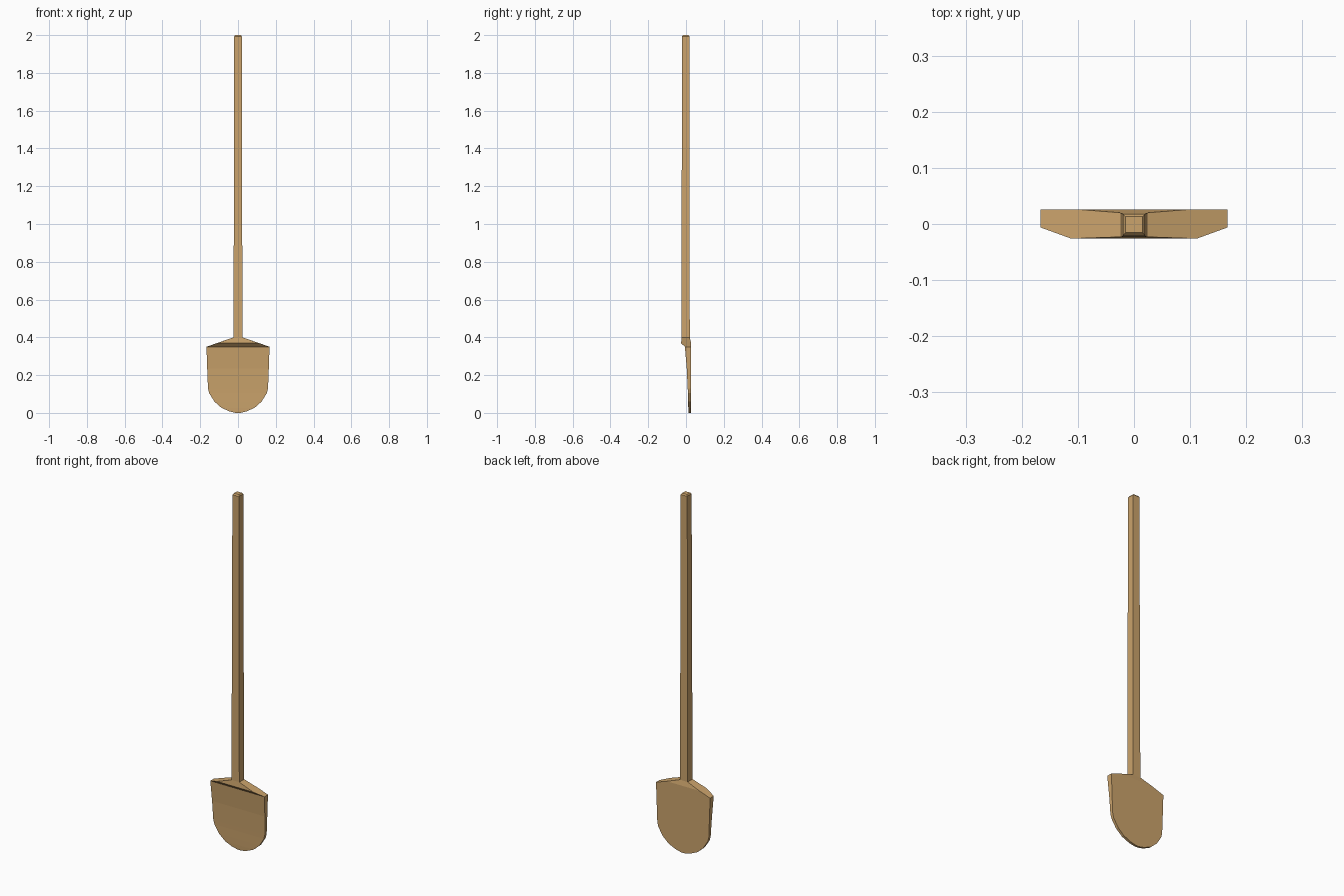
import bpy, bmesh

if "Cube" in bpy.data.objects:
    bpy.data.objects.remove(bpy.data.objects["Cube"])

wood = bpy.data.materials.new("wood")
wood.diffuse_color = (0.60, 0.37, 0.15, 1)
wood.use_nodes = True
wood.node_tree.nodes["Principled BSDF"].inputs["Base Color"].default_value = wood.diffuse_color


def finish(bm, name):
    bmesh.ops.remove_doubles(bm, verts=bm.verts, dist=1e-5)
    bmesh.ops.recalc_face_normals(bm, faces=bm.faces)
    mesh = bpy.data.meshes.new(name)
    bm.to_mesh(mesh)
    bm.free()
    mesh.materials.append(wood)
    obj = bpy.data.objects.new(name, mesh)
    bpy.context.collection.objects.link(obj)


def face(bm, points):
    bm.faces.new([bm.verts.new(p) for p in points])


def mirrored(bm, points):
    face(bm, points)
    face(bm, [(-x, y, z) for x, y, z in points])


def across(bm, a, b):
    """Face spanning both halves between points a and b."""
    face(bm, [a, b, (-b[0], b[1], b[2]), (-a[0], a[1], a[2])])


# Blade: rows of (z, half width, front y) with a flat back
BACK = 0.026
rows = [(0.35, 0.167, -0.006), (0.235, 0.163, 0.004), (0.13, 0.159, 0.009),
        (0.105, 0.153, 0.010), (0.06, 0.125, 0.011), (0.027, 0.088, 0.012),
        (0.008, 0.045, 0.013), (0.0, 0.012, 0.014)]
bm = bmesh.new()
for (z0, w0, f0), (z1, w1, f1) in zip(rows, rows[1:]):
    across(bm, (w0, f0, z0), (w1, f1, z1))
    across(bm, (w0, BACK, z0), (w1, BACK, z1))
    mirrored(bm, [(w0, f0, z0), (w1, f1, z1), (w1, BACK, z1), (w0, BACK, z0)])
z, w, f = rows[-1]
across(bm, (w, f, z), (w, BACK, z))

# Shoulder: sloping tops, front lip with underside, back slope
rim_front, rim_back = (0.167, -0.006, 0.35), (0.167, BACK, 0.35)
lip, ridge = (0.112, -0.026, 0.369), (0.10, BACK, 0.373)
neck_front, neck_back = (0.024, -0.023, 0.40), (0.024, 0.020, 0.40)
mirrored(bm, [rim_front, lip, neck_front, neck_back, ridge, rim_back])
for a, b in [(rim_front, lip), (lip, neck_front), (rim_back, ridge), (ridge, neck_back)]:
    across(bm, a, b)

# Handle: square shaft rising from the neck, bevelled at the top
sections = [(0.40, 0.024, -0.023, 0.020), (1.05, 0.022, -0.023, 0.019),
            (1.993, 0.020, -0.021, 0.018), (2.0, 0.015, -0.015, 0.013)]
rings = [[(-h, a, z), (h, a, z), (h, b, z), (-h, b, z)] for z, h, a, b in sections]
for low, high in zip(rings, rings[1:]):
    for i in range(4):
        j = (i + 1) % 4
        face(bm, [low[i], low[j], high[j], high[i]])
face(bm, rings[-1])
finish(bm, "paddle_shovel")
